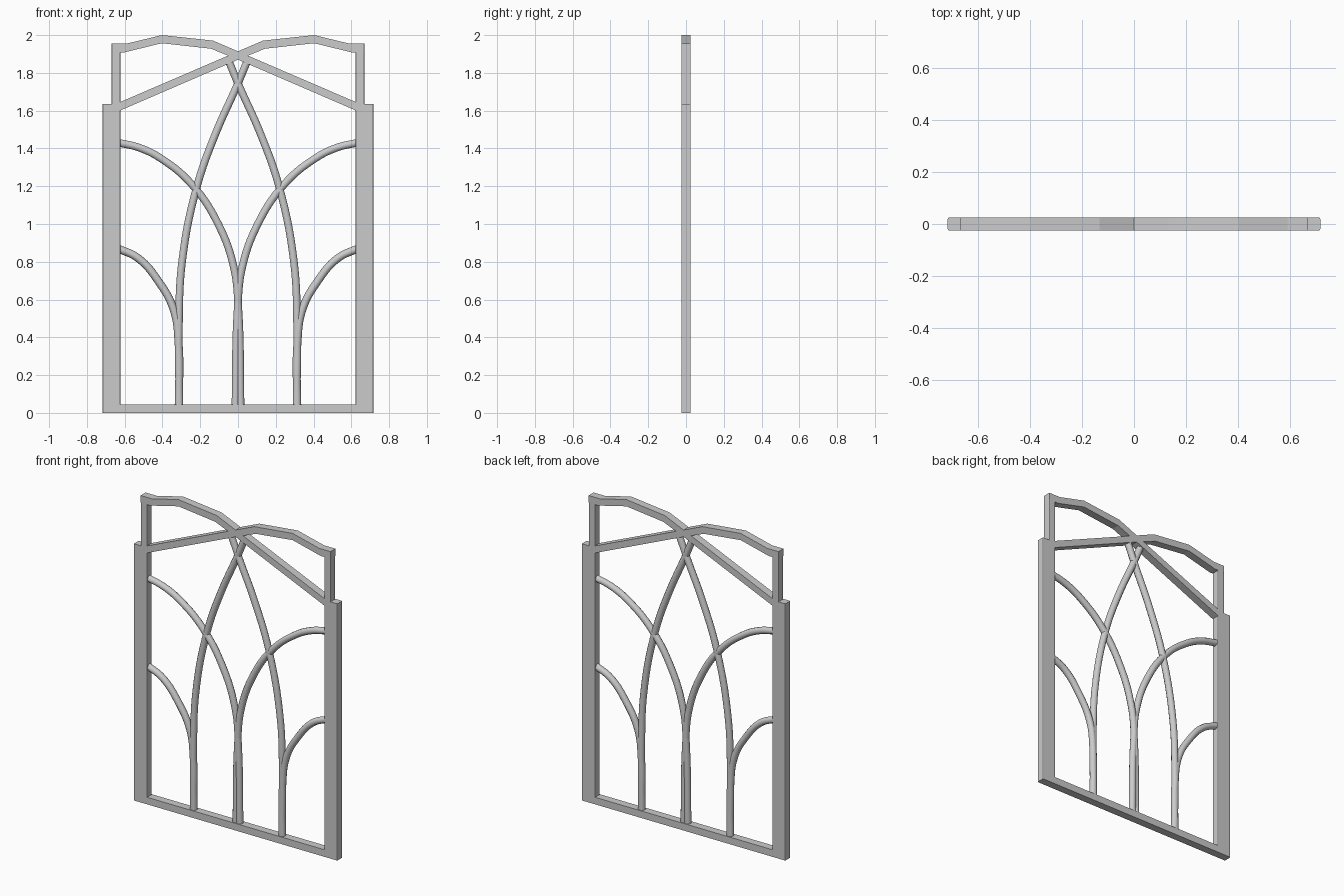
import bpy, bmesh

if "Cube" in bpy.data.objects:
    bpy.data.objects.remove(bpy.data.objects["Cube"])

D = 0.025  # half depth of the frame


def panel(name, pts, s=1, bevel=0.0):
    """Extrude an xz outline through the frame depth; s=-1 mirrors it in x."""
    bm = bmesh.new()
    f = bm.faces.new([bm.verts.new((s * x, -D, z)) for x, z in pts])
    r = bmesh.ops.extrude_face_region(bm, geom=[f])
    vs = [g for g in r["geom"] if isinstance(g, bmesh.types.BMVert)]
    bmesh.ops.translate(bm, verts=vs, vec=(0, 2 * D, 0))
    bmesh.ops.recalc_face_normals(bm, faces=bm.faces)
    if bevel:
        # soften the long vertical edges
        edges = [e for e in bm.edges if abs(e.verts[0].co.z - e.verts[1].co.z) > 0.1]
        bmesh.ops.bevel(bm, geom=edges, offset=bevel, segments=2, profile=0.5, affect='EDGES')
    me = bpy.data.meshes.new(name)
    bm.to_mesh(me)
    bm.free()
    ob = bpy.data.objects.new(name, me)
    bpy.context.collection.objects.link(ob)
    return ob


def rect(x0, x1, z0, z1):
    return [(x0, z0), (x1, z0), (x1, z1), (x0, z1)]


def tube(name, pts, s=1, r=0.021):
    """Round bar swept along a smooth path in the xz plane."""
    cu = bpy.data.curves.new(name, 'CURVE')
    cu.dimensions = '3D'
    cu.bevel_depth = r
    cu.bevel_resolution = 3
    cu.resolution_u = 8
    cu.use_fill_caps = True
    sp = cu.splines.new('BEZIER')
    sp.bezier_points.add(len(pts) - 1)
    for p, (x, z) in zip(sp.bezier_points, pts):
        p.co = (s * x, 0, z)
        p.handle_left_type = p.handle_right_type = 'AUTO'
    ob = bpy.data.objects.new(name, cu)
    bpy.context.collection.objects.link(ob)
    return ob


# bottom rail
panel("bottom_rail", rect(-0.63, 0.63, 0, 0.045))

# crest bar: wavy top edge that runs on as the opposite diagonal brace
crest = [(-0.668, 1.955), (-0.59, 1.955), (-0.403, 2.0), (-0.133, 1.971), (0, 1.914),
         (0.63, 1.643), (0.63, 1.598), (0, 1.87), (-0.143, 1.928), (-0.403, 1.957),
         (-0.6, 1.909), (-0.668, 1.909)]
# tall pointed arch
arch = [(-0.31, 0.03), (-0.313, 0.45), (-0.296, 0.8), (-0.217, 1.2),
        (-0.12, 1.475), (0, 1.745), (0.05, 1.865)]
# wide quarter arch springing from the centre
quarter = [(0.014, 0.03), (0.002, 0.55), (-0.02, 0.76), (-0.1, 0.99),
           (-0.245, 1.21), (-0.405, 1.345), (-0.52, 1.403), (-0.64, 1.432)]
# low side arch
low = [(-0.314, 0.03), (-0.314, 0.36), (-0.34, 0.545), (-0.42, 0.695),
       (-0.53, 0.82), (-0.64, 0.872)]

for side, s in (("left", 1), ("right", -1)):
    panel(side + "_post", rect(-0.717, -0.623, 0, 1.635), s, 0.005)
    panel(side + "_upper_post", rect(-0.669, -0.623, 1.63, 1.955), s, 0.005)
    panel(side + "_crest_bar", crest, s)
    tube(side + "_pointed_arch", arch, s)
    tube(side + "_quarter_arch", quarter, s)
    tube(side + "_low_arch", low, s)
